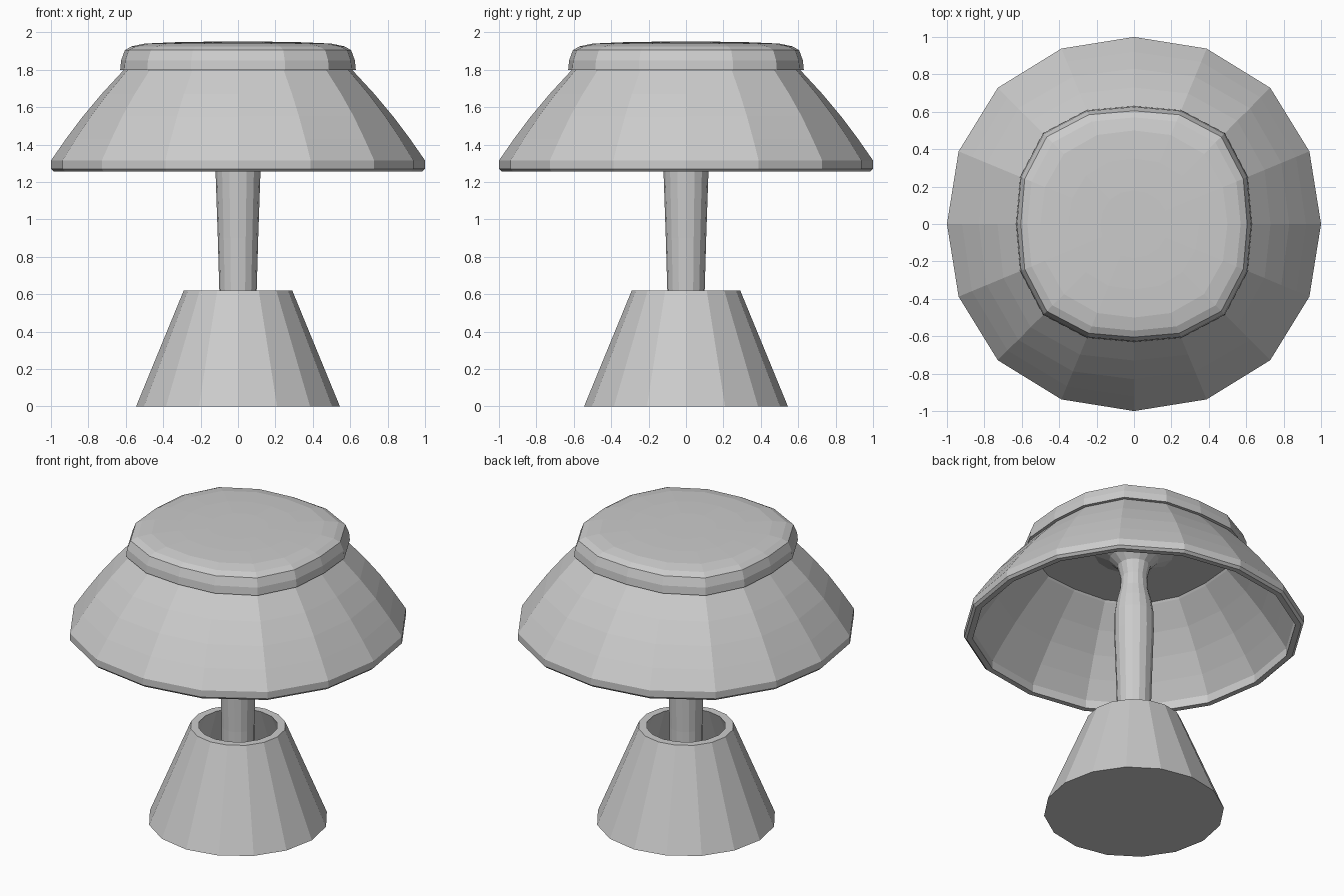
import bpy, bmesh, math

old = bpy.data.objects.get("Cube")
if old:
    bpy.data.objects.remove(old, do_unlink=True)

SIDES = 16

grey = bpy.data.materials.new("light_grey")
grey.use_nodes = True
grey.diffuse_color = (0.6, 0.6, 0.6, 1)
grey.node_tree.nodes["Principled BSDF"].inputs["Base Color"].default_value = (0.6, 0.6, 0.6, 1)


def lathe(name, profile, loop=False):
    """Turn (radius, height, squareness) rings; close as a loop or with end caps."""
    bm = bmesh.new()
    rings = []
    for r, z, s in profile:
        ring = []
        for i in range(SIDES):
            a = 2 * math.pi * i / SIDES
            k = r * (1 + s * (1 - math.cos(4 * a)) / 2)
            ring.append(bm.verts.new((k * math.cos(a), k * math.sin(a), z)))
        rings.append(ring)
    pairs = list(zip(rings, rings[1:]))
    if loop:
        pairs.append((rings[-1], rings[0]))
    else:
        bm.faces.new(rings[0])
        bm.faces.new(rings[-1])
    for low, high in pairs:
        for i in range(SIDES):
            j = (i + 1) % SIDES
            bm.faces.new((low[i], low[j], high[j], high[i]))
    bmesh.ops.recalc_face_normals(bm, faces=bm.faces)
    mesh = bpy.data.meshes.new(name)
    bm.to_mesh(mesh)
    bm.free()
    mesh.materials.append(grey)
    obj = bpy.data.objects.new(name, mesh)
    bpy.context.collection.objects.link(obj)
    return obj


# hollow tapered base: outer wall, rim, inner wall, floor
lathe("base", [(0.545, 0, 0), (0.29, 0.62, 0), (0.24, 0.62, 0), (0.45, 0.06, 0)])

# stem swelling upward, pinched at the neck, flaring into the ceiling
lathe("stem", [(0.10, 0.05, 0), (0.10, 0.62, 0), (0.108, 0.9, 0), (0.12, 1.25, 0),
               (0.119, 1.38, 0), (0.105, 1.47, 0), (0.085, 1.55, 0), (0.08, 1.63, 0),
               (0.10, 1.71, 0), (0.15, 1.76, 0), (0.24, 1.80, 0), (0.24, 1.82, 0)])

# shade shell: outside upward, then inside back down to the rim
outer = [(0.985, 1.255, 0.03), (1.0, 1.27, 0.03), (1.0, 1.315, 0.03), (0.92, 1.43, 0.04),
         (0.83, 1.55, 0.055), (0.73, 1.67, 0.07), (0.61, 1.80, 0.09)]
inner = [(r - 0.045, z - 0.012, s) for r, z, s in reversed(outer[3:])]
lathe("shade", outer + [(0.55, 1.81, 0.09)] + inner + [(0.95, 1.31, 0.03), (0.95, 1.255, 0.03)],
      loop=True)

# low rounded cap closing the shade
lathe("cap", [(0.63, 1.80, 0.09), (0.625, 1.85, 0.09), (0.605, 1.905, 0.09), (0.57, 1.925, 0.08),
              (0.50, 1.94, 0.06), (0.35, 1.947, 0.04), (0.18, 1.95, 0.02)])
